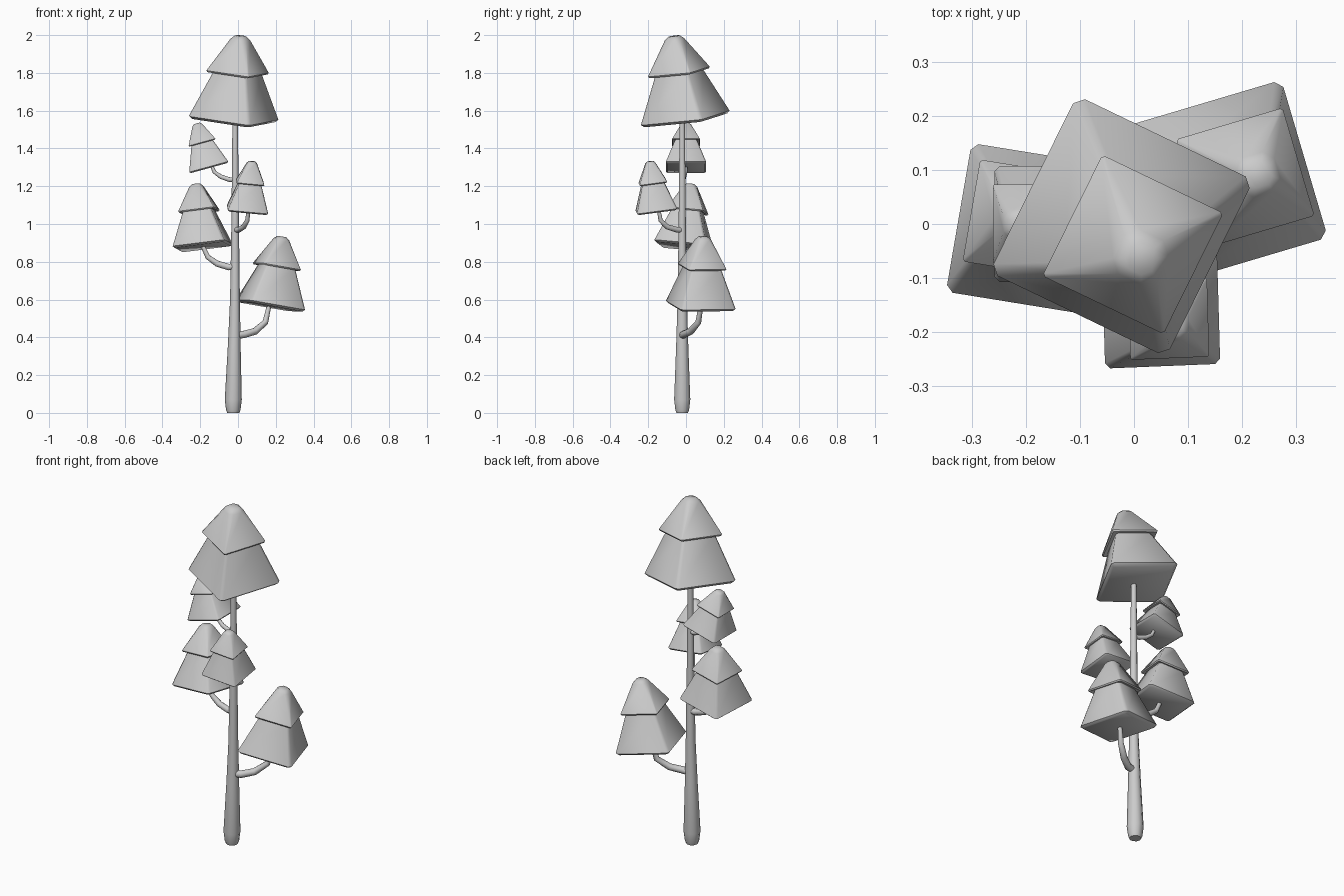
import bpy, bmesh
from math import radians
from mathutils import Vector, Matrix

cube = bpy.data.objects.get("Cube")
if cube:
    bpy.data.objects.remove(cube, do_unlink=True)

# single plain colour
grey = bpy.data.materials.new("plain_grey")
grey.use_nodes = True
grey.diffuse_color = (0.6, 0.6, 0.6, 1)
bsdf = grey.node_tree.nodes["Principled BSDF"]
bsdf.inputs["Base Color"].default_value = (0.6, 0.6, 0.6, 1)
bsdf.inputs["Roughness"].default_value = 0.8


def smooth(obj, angle):
    bpy.ops.object.select_all(action='DESELECT')
    obj.select_set(True)
    bpy.context.view_layer.objects.active = obj
    bpy.ops.object.shade_smooth_by_angle(angle=radians(angle))


# two-tier foliage profile: half width, height, corner chamfer
PROFILE = [(.93, -.03, .07), (1, 0, .09), (.54, .56, .08),
           (.66, .545, .02), (.685, .565, .03), (.25, .96, .12), (.15, 1, .08)]


def foliage(name, base, apex, half, yaw):
    base, axis = Vector(base), Vector(apex) - Vector(base)
    height = axis.length
    place = (Matrix.Translation(base)
             @ Vector((0, 0, 1)).rotation_difference(axis).to_matrix().to_4x4()
             @ Matrix.Rotation(radians(yaw), 4, 'Z'))
    bm = bmesh.new()
    rings = []
    for w, z, c in PROFILE:
        ring = []
        for k in range(4):
            turn = Matrix.Rotation(radians(90 * k), 4, 'Z')
            for x, y in ((w, w - c), (w - c, w)):
                p = turn @ Vector((x * half, y * half, z * height))
                ring.append(bm.verts.new(place @ p))
        rings.append(ring)
    for low, high in zip(rings, rings[1:]):
        for i in range(8):
            j = (i + 1) % 8
            bm.faces.new((low[i], low[j], high[j], high[i]))
    bm.faces.new(rings[0][::-1])
    bm.faces.new(rings[-1])
    mesh = bpy.data.meshes.new(name)
    bm.to_mesh(mesh)
    bm.free()
    obj = bpy.data.objects.new(name, mesh)
    bpy.context.collection.objects.link(obj)
    mesh.materials.append(grey)
    smooth(obj, 50)


def tube(name, points):
    """Tapered tube through (x, y, z, radius) points."""
    curve = bpy.data.curves.new(name, 'CURVE')
    curve.dimensions = '3D'
    curve.bevel_depth = 1
    curve.bevel_resolution = 3
    curve.use_fill_caps = True
    spline = curve.splines.new('POLY')
    spline.points.add(len(points) - 1)
    for p, (x, y, z, r) in zip(spline.points, points):
        p.co = (x, y, z, 1)
        p.radius = r
    curve.materials.append(grey)
    obj = bpy.data.objects.new(name, curve)
    bpy.context.collection.objects.link(obj)
    bpy.ops.object.select_all(action='DESELECT')
    obj.select_set(True)
    bpy.context.view_layer.objects.active = obj
    bpy.ops.object.convert(target='MESH')
    smooth(bpy.context.view_layer.objects.active, 50)


# trunk
tube("trunk", [(-.025, -.02, 0, .032), (-.025, -.02, .015, .038),
               (-.025, -.02, .07, .045), (-.02, -.02, .35, .034),
               (-.016, -.02, .6, .026), (-.015, -.02, 1, .02),
               (-.015, -.02, 1.6, .014)])

# branches
tube("branch_low", [(-.02, -.02, .41, .02), (.03, -.012, .415, .02),
                    (.09, .025, .432, .019), (.145, .065, .48, .016),
                    (.165, .08, .57, .012)])
tube("branch_middle", [(-.015, -.02, .775, .018), (-.05, -.018, .772, .018),
                       (-.11, -.015, .79, .017), (-.16, -.01, .825, .014),
                       (-.19, -.01, .89, .011)])
tube("branch_front", [(-.015, -.02, .967, .015), (.005, -.05, .97, .015),
                      (.03, -.1, .985, .014), (.05, -.135, 1.02, .012),
                      (.055, -.145, 1.08, .009)])
tube("branch_high", [(-.015, -.02, 1.235, .013), (-.045, -.015, 1.235, .013),
                     (-.09, -.01, 1.25, .012), (-.125, -.003, 1.275, .01),
                     (-.145, 0, 1.32, .008)])

# foliage clusters
foliage("foliage_crown", (-.023, -.004, 1.562), (.014, -.064, 1.995), .183, -26)
foliage("foliage_low", (.172, .078, .572), (.232, .092, .933), .152, 16.5)
foliage("foliage_middle", (-.187, -.01, .888), (-.222, .025, 1.212), .14, -9.5)
foliage("foliage_high", (-.155, 0, 1.303), (-.218, 0, 1.533), .107, 0)
foliage("foliage_front", (.05, -.157, 1.077), (.075, -.19, 1.332), .107, 2)
